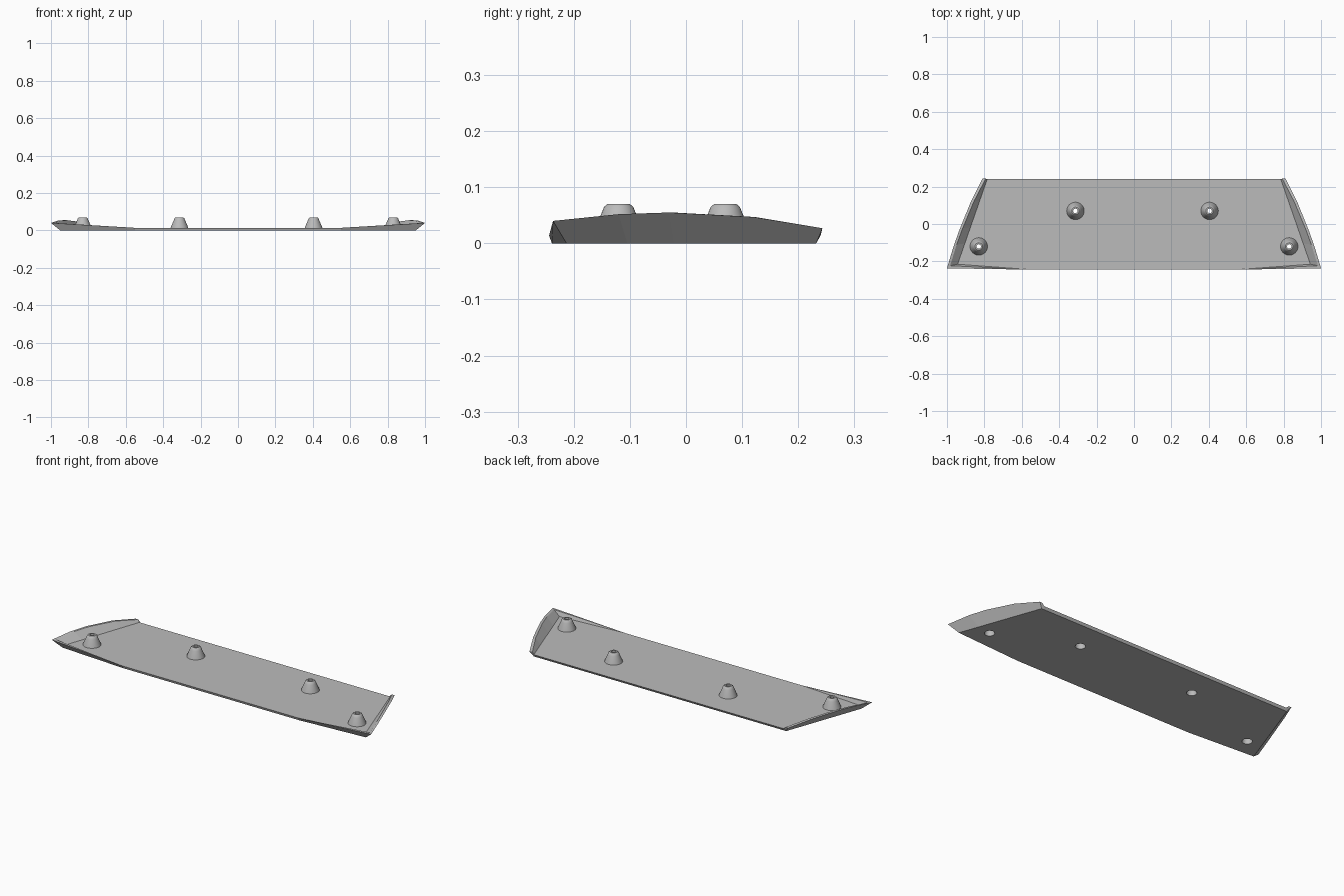
import bpy, bmesh, math

default = bpy.data.objects.get("Cube")
if default:
    bpy.data.objects.remove(default, do_unlink=True)

grey = bpy.data.materials.new("plain_grey")
grey.use_nodes = True
colour = (0.5, 0.5, 0.5, 1)
grey.diffuse_color = colour
grey.node_tree.nodes["Principled BSDF"].inputs["Base Color"].default_value = colour

FLOOR = 0.014
BOSSES = [(-0.83, -0.12), (-0.313, 0.07), (0.404, 0.07), (0.83, -0.12)]


def finish(name, bm):
    bmesh.ops.recalc_face_normals(bm, faces=bm.faces)
    mesh = bpy.data.meshes.new(name)
    bm.to_mesh(mesh)
    bm.free()
    mesh.materials.append(grey)
    obj = bpy.data.objects.new(name, mesh)
    bpy.context.collection.objects.link(obj)
    return obj


def lathe(name, profile, centre, steps=32):
    """Revolve a closed (radius, z) profile about a vertical axis."""
    bm = bmesh.new()
    rings = []
    for i in range(steps):
        a = 2 * math.pi * i / steps
        rings.append([bm.verts.new((centre[0] + r * math.cos(a),
                                    centre[1] + r * math.sin(a), z)) for r, z in profile])
    n = len(profile)
    for i in range(steps):
        p, q = rings[i], rings[(i + 1) % steps]
        for j in range(n):
            k = (j + 1) % n
            bm.faces.new((p[j], q[j], q[k], p[k]))
    return finish(name, bm)


def lerp(a, b, t):
    return a + (b - a) * t


# Tray cross-sections, each: bottom edge, outer rim, inner rim, floor edge
def plain_edge(x, y_low, y_high):
    top = (x, y_high, FLOOR)
    return [(x, y_low, 0), top, top, top]


sections = [plain_edge(0.55, -0.239, -0.244)]
rim = [(1.0, -0.237, 0.04), (0.965, -0.12, 0.052), (0.933, -0.03, 0.055),
       (0.872, 0.12, 0.047), (0.81, 0.243, 0.027)]
for x, y, z in rim:
    t = (y - rim[0][1]) / (rim[-1][1] - rim[0][1])
    sections.append([(lerp(0.95, 0.79, t), lerp(-0.213, 0.232, t), 0),
                     (x, y, z),
                     (x - 0.017, lerp(-0.223, 0.242, t), z),
                     (lerp(0.943, 0.785, t), lerp(-0.215, 0.239, t), FLOOR)])
sections.append(plain_edge(0.78, 0.232, 0.24))
mirrored = [[(-x, y, z) for x, y, z in s] for s in reversed(sections)]

# Tray: sections joined around the outline, closed by the underside and floor
bm = bmesh.new()
loops = [[bm.verts.new(p) for p in s] for s in sections + mirrored]
for a, b in zip(loops, loops[1:] + loops[:1]):
    for j in range(3):
        bm.faces.new((a[j], b[j], b[j + 1], a[j + 1]))
bm.faces.new([s[0] for s in loops])
bm.faces.new([s[3] for s in loops])
bmesh.ops.remove_doubles(bm, verts=bm.verts, dist=0.0001)
tray = finish("tray", bm)

# Screw holes through the tray
for i, (x, y) in enumerate(BOSSES):
    bpy.ops.mesh.primitive_cylinder_add(vertices=32, radius=0.026, depth=0.1, location=(x, y, 0))
    cutter = bpy.context.object
    cutter.name = "hole_cutter"
    cutter.hide_render = True
    mod = tray.modifiers.new("hole", "BOOLEAN")
    mod.operation, mod.solver, mod.object = "DIFFERENCE", "EXACT", cutter
    bpy.context.view_layer.objects.active = tray
    bpy.ops.object.modifier_apply(modifier=mod.name)
    bpy.data.objects.remove(cutter, do_unlink=True)

# Hollow conical bosses around the holes
boss_profile = [(0.026, 0.008), (0.048, 0.008), (0.046, 0.018), (0.03, 0.055),
                (0.026, 0.065), (0.02, 0.07), (0.012, 0.07), (0.012, 0.05), (0.024, 0.035)]
for i, centre in enumerate(BOSSES):
    boss = lathe("screw_boss_%d" % (i + 1), boss_profile, centre)
    bpy.ops.object.select_all(action="DESELECT")
    boss.select_set(True)
    bpy.context.view_layer.objects.active = boss
    bpy.ops.object.shade_smooth_by_angle(angle=math.radians(35))
